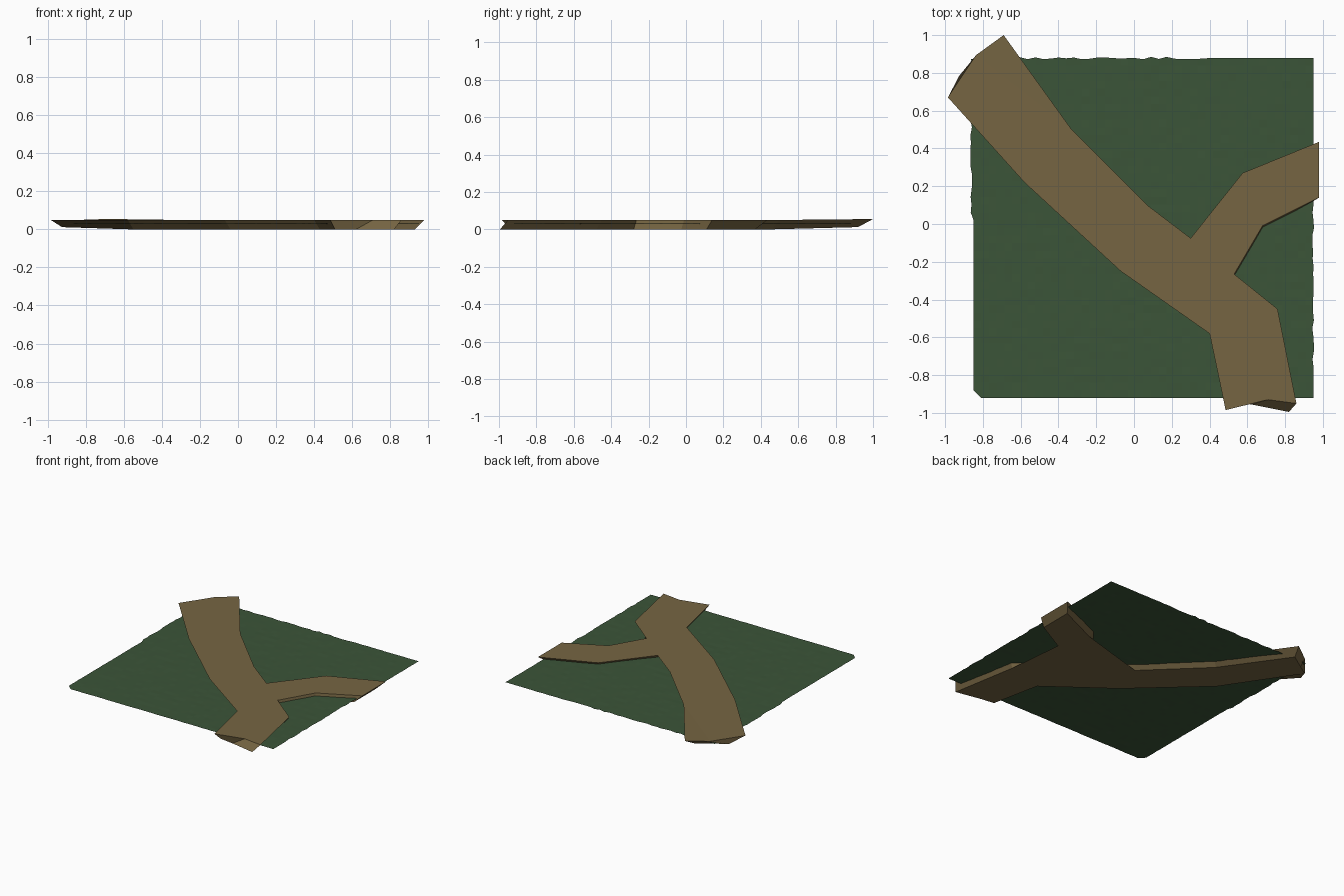
import bpy, bmesh, random

if "Cube" in bpy.data.objects:
    bpy.data.objects.remove(bpy.data.objects["Cube"])
random.seed(4)


def make(name, bm, color):
    me = bpy.data.meshes.new(name)
    bm.to_mesh(me)
    bm.free()
    ob = bpy.data.objects.new(name, me)
    bpy.context.collection.objects.link(ob)
    mat = bpy.data.materials.new(name + "_mat")
    mat.diffuse_color = (*color, 1)
    mat.use_nodes = True
    mat.node_tree.nodes["Principled BSDF"].inputs["Base Color"].default_value = mat.diffuse_color
    me.materials.append(mat)
    return ob


# grass sheet: fine grid with slight bumps and a ragged rim
N = 44
bm = bmesh.new()
rows = []
for j in range(N + 1):
    row = []
    for i in range(N + 1):
        x = -0.85 + 1.8 * i / N
        y = -0.92 + 1.8 * j / N
        if i == 0 and y > 0.05:
            x -= 0.012 + random.uniform(-0.006, 0.006)
        if i == N and -0.75 < y < 0.1:
            x += random.uniform(-0.006, 0.003)
        if j == N and x < 0.4:
            y += random.uniform(-0.008, 0.006)
        if i == 0 and j == 0:
            x, y = x + 0.02, y + 0.02
        row.append(bm.verts.new((x, y, 0.03 + random.uniform(-0.001, 0.001))))
    rows.append(row)
for j in range(N):
    for i in range(N):
        bm.faces.new((rows[j][i], rows[j][i + 1], rows[j + 1][i + 1], rows[j + 1][i]))
make("grass", bm, (0.044, 0.09, 0.04))

# forked dirt path: top outline and matching underside outline
top = [(-.985, .67), (-.835, .895), (-.69, 1.0), (-.33, .5), (.07, .1),
       (.3, -.075), (.575, .27), (.98, .435), (.98, .14), (.68, -.01),
       (.53, -.265), (.76, -.45), (.86, -.95), (.71, -.93), (.485, -.985),
       (.4, -.58), (-.07, -.25), (-.58, .22)]
under = [(-.925, .785), (-.84, .84), (-.72, .92), (-.37, .46), (.04, .06),
         (.3, -.13), (.6, .22), (.93, .37), (.93, .11), (.685, -.025),
         (.537, -.28), (.73, -.48), (.82, -.995), (.62, -.955), (.51, -.94),
         (.43, -.56), (-.04, -.21), (-.55, .26)]
bm = bmesh.new()
hi = [bm.verts.new((x, y, 0.055 if y > 0.95 else 0.05)) for x, y in top]
lo = [bm.verts.new((x, y, 0.012 if y > 0.7 else 0.0)) for x, y in under]
n = len(hi)
caps = [bm.faces.new(hi), bm.faces.new(lo[::-1])]
for i in range(n):
    k = (i + 1) % n
    bm.faces.new((hi[i], lo[i], lo[k], hi[k]))
bmesh.ops.triangulate(bm, faces=caps)
bmesh.ops.recalc_face_normals(bm, faces=bm.faces)
make("path", bm, (0.18, 0.13, 0.055))
